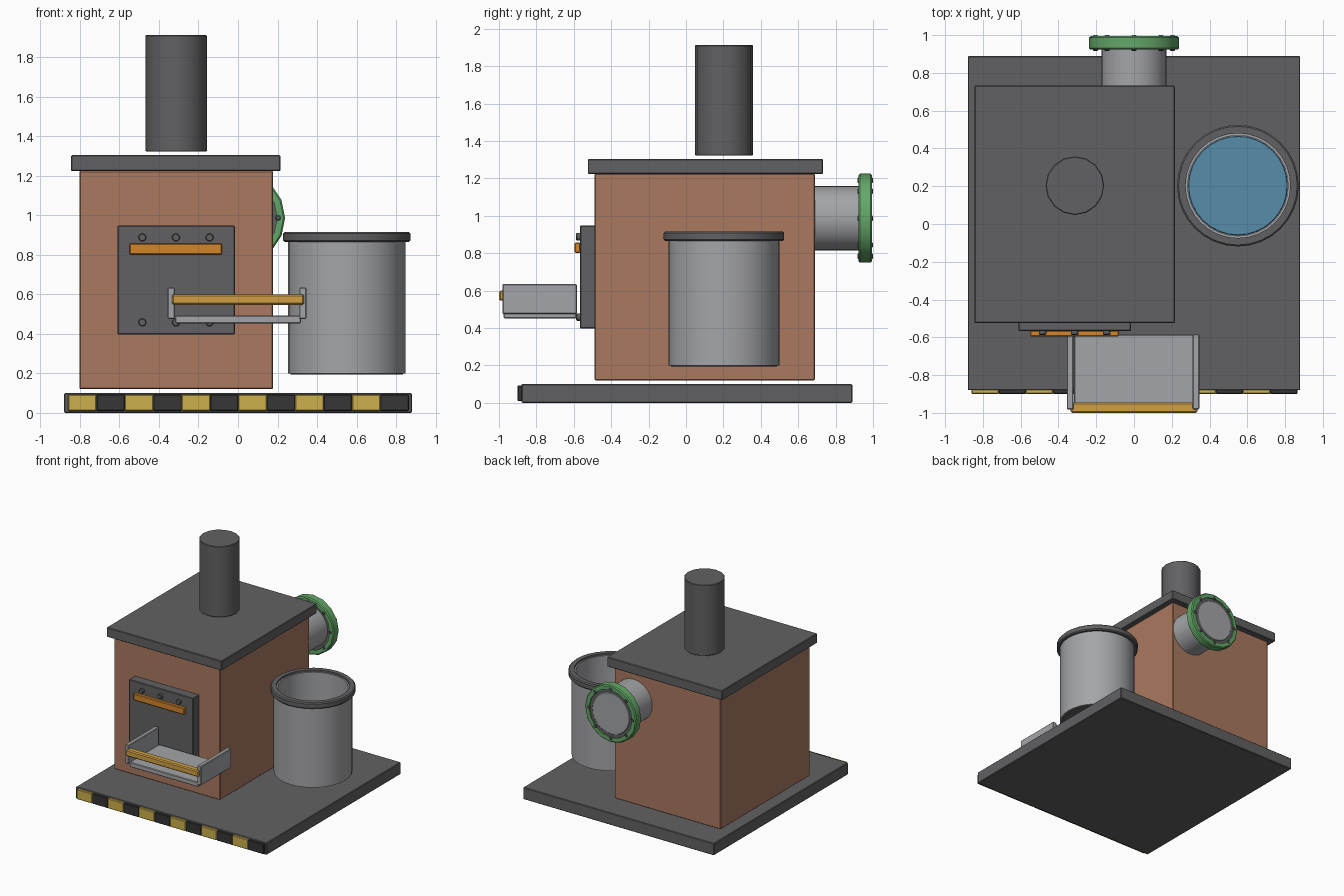
import bpy
import bmesh
import math
from mathutils import Matrix

cube = bpy.data.objects.get("Cube")
if cube:
    bpy.data.objects.remove(cube, do_unlink=True)


def material(name, hex_code):
    """Flat material from an sRGB hex string, stored as linear values."""
    srgb = [int(hex_code[i:i + 2], 16) / 255 for i in (0, 2, 4)]
    color = [c / 12.92 if c <= 0.04 else ((c + 0.055) / 1.055) ** 2.4 for c in srgb] + [1]
    mat = bpy.data.materials.new(name)
    mat.use_nodes = True
    mat.diffuse_color = color
    mat.node_tree.nodes["Principled BSDF"].inputs["Base Color"].default_value = color
    return mat


iron = material("dark iron", "616163")
brick = material("brick", "AA7860")
steel = material("light steel", "A4A5A8")
green = material("green paint", "64A868")
yellow = material("stripe yellow", "CCB04C")
black = material("stripe black", "363636")
orange = material("orange handle", "D4862A")
amber = material("amber bar", "D0A044")
water_blue = material("water blue", "568CAA")


def finish(name, bm, mat, smooth):
    bmesh.ops.recalc_face_normals(bm, faces=bm.faces)
    mesh = bpy.data.meshes.new(name)
    bm.to_mesh(mesh)
    bm.free()
    mesh.materials.append(mat)
    obj = bpy.data.objects.new(name, mesh)
    bpy.context.collection.objects.link(obj)
    if smooth:
        bpy.ops.object.select_all(action="DESELECT")
        obj.select_set(True)
        bpy.context.view_layer.objects.active = obj
        bpy.ops.object.shade_smooth_by_angle(angle=math.radians(35))
    return obj


def box(name, x, y, z, mat, bevel=0.005):
    """Box from (low, high) ranges, with slightly eased edges."""
    bm = bmesh.new()
    bmesh.ops.create_cube(bm, size=1)
    for v in bm.verts:
        for axis, (low, high) in enumerate((x, y, z)):
            v.co[axis] = low if v.co[axis] < 0 else high
    obj = finish(name, bm, mat, False)
    if bevel:
        mod = obj.modifiers.new("eased edges", "BEVEL")
        mod.width = bevel
        mod.segments = 1
    return obj


def lathe(name, profile, center, mat, sides=32, along_y=False, closed=False):
    """Revolve (radius, height) points; along_y lays the axis toward the back."""
    bm = bmesh.new()
    rings = []
    for r, h in profile:
        if r == 0:
            rings.append([bm.verts.new((0, 0, h))] * sides)
            continue
        rings.append([bm.verts.new((r * math.cos(math.tau * i / sides),
                                    r * math.sin(math.tau * i / sides), h))
                      for i in range(sides)])
    pairs = list(zip(rings, rings[1:]))
    if closed:
        pairs.append((rings[-1], rings[0]))
    for a, b in pairs:
        for i in range(sides):
            j = (i + 1) % sides
            corners = list(dict.fromkeys((a[i], a[j], b[j], b[i])))
            bm.faces.new(corners)
    if along_y:
        bm.transform(Matrix.Rotation(-math.pi / 2, 4, "X"))
    bm.transform(Matrix.Translation(center))
    return finish(name, bm, mat, True)


def rod(name, radius, low, high, center, mat, sides=32, along_y=False, ease=0.004):
    profile = [(0, low), (radius - ease, low), (radius, low + ease),
               (radius, high - ease), (radius - ease, high), (0, high)]
    return lathe(name, profile, center, mat, sides, along_y)


def ring(name, inner, outer, low, high, center, mat, sides=32, along_y=False, ease=0.008):
    profile = [(inner, low), (outer - ease, low), (outer, low + ease),
               (outer, high - ease), (outer - ease, high), (inner, high)]
    return lathe(name, profile, center, mat, sides, along_y, closed=True)


# Base plate and hazard stripes along its front edge
box("base_plate", (-0.88, 0.88), (-0.88, 0.89), (0, 0.1), iron)
for i in range(12):
    x = -0.86 + 0.1437 * i
    paint = black if i % 2 else yellow
    box(f"hazard_stripe_{i + 1}", (x, x + 0.1437), (-0.9, -0.875), (0.01, 0.093), paint, 0.004)

# Furnace body, roof slab and chimney
box("furnace_body", (-0.803, 0.177), (-0.488, 0.69), (0.12, 1.225), brick)
box("roof_slab", (-0.845, 0.216), (-0.525, 0.733), (1.224, 1.304), iron)
rod("chimney", 0.155, 1.322, 1.912, (-0.313, 0.203, 0), iron, sides=16)

# Furnace door with handle and bolts
box("furnace_door", (-0.611, -0.016), (-0.567, -0.485), (0.397, 0.948), iron)
box("door_handle", (-0.55, -0.08), (-0.595, -0.565), (0.802, 0.857), orange)
for row, z in (("lower", 0.458), ("upper", 0.888)):
    for i in range(3):
        rod(f"{row}_door_bolt_{i + 1}", 0.02, -0.587, -0.56,
            (-0.484 + 0.17 * i, 0, z), iron, sides=12, along_y=True)

# Loading tray with side plates and front bar
box("tray_floor", (-0.318, 0.318), (-0.975, -0.585), (0.452, 0.492), steel)
for side, x in (("right", -0.338), ("left", 0.328)):
    box(f"{side}_tray_side", (x - 0.018, x + 0.018), (-0.982, -0.583), (0.475, 0.634), steel)
box("tray_bar", (-0.335, 0.335), (-1.0, -0.945), (0.547, 0.6), amber, 0.008)

# Open water barrel with rim
barrel_at = (0.55, 0.203, 0)
lathe("barrel", [(0, 0.2), (0.297, 0.2), (0.297, 0.9), (0.266, 0.9), (0.266, 0.24), (0, 0.24)],
      barrel_at, steel)
rod("barrel_underside", 0.285, 0.194, 0.201, barrel_at, iron, ease=0.002)
ring("barrel_rim", 0.277, 0.322, 0.865, 0.915, barrel_at, iron)
rod("barrel_water", 0.264, 0.25, 0.3, barrel_at, water_blue)

# Rear outlet pipe with bolted flange
pipe_at = (0, 0, 0.987)
rod("outlet_pipe", 0.172, 0.68, 0.99, pipe_at, steel, along_y=True)
ring("flange_gasket", 0.168, 0.205, 0.935, 0.985, pipe_at, iron, sides=16, along_y=True, ease=0.002)
ring("outlet_flange", 0.198, 0.238, 0.923, 0.995, pipe_at, green, sides=16, along_y=True)
for i in range(8):
    a = math.tau * i / 8
    rod(f"flange_bolt_{i + 1}", 0.014, 0.917, 1.0,
        (0.203 * math.cos(a), 0, 0.987 + 0.203 * math.sin(a)), iron, sides=8, along_y=True)
